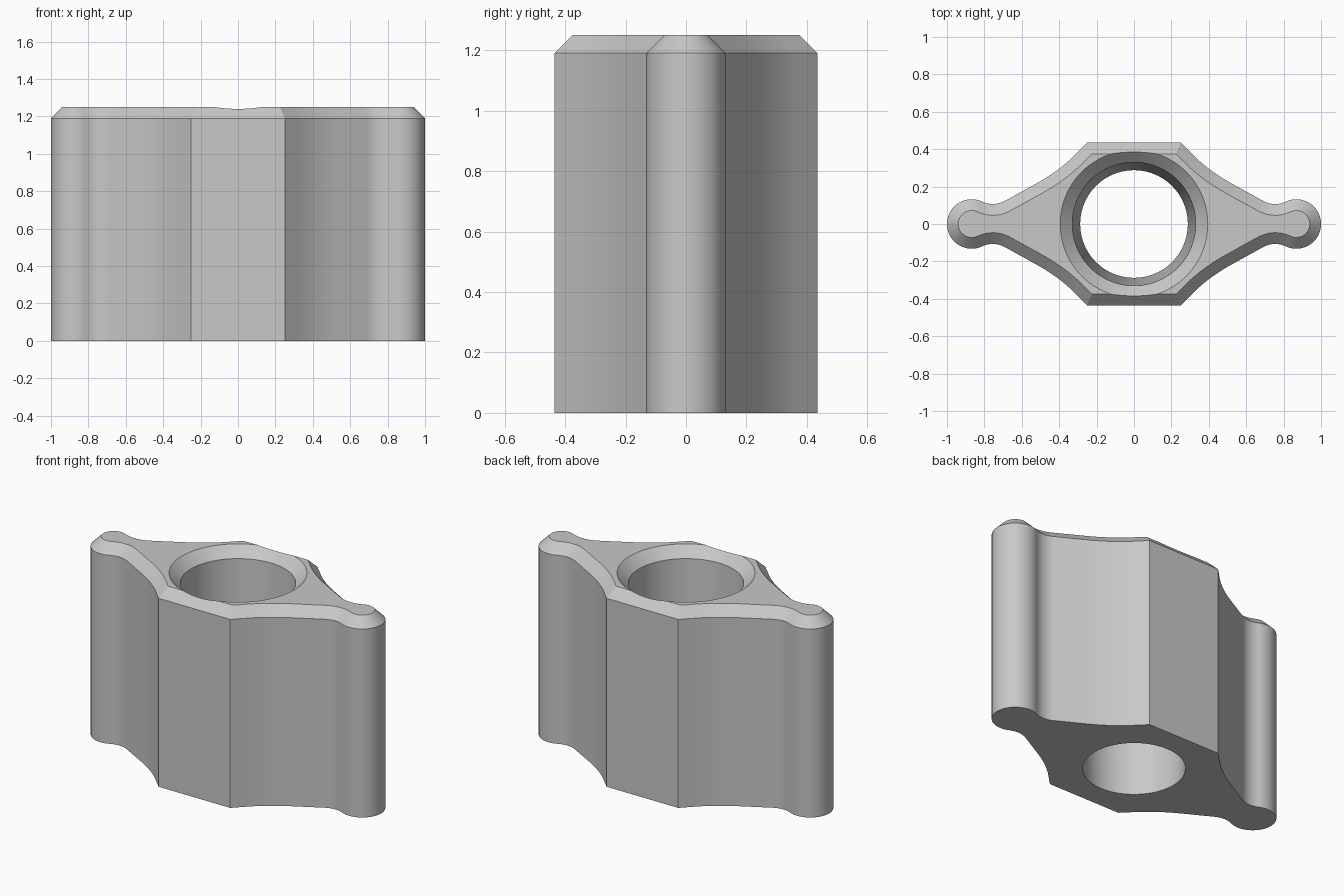
import bpy
import bmesh
from math import sin, cos, atan2, sqrt, pi
from mathutils import Vector

HEIGHT = 1.25
CHAMFER = 0.06

cube = bpy.data.objects.get("Cube")
if cube:
    bpy.data.objects.remove(cube, do_unlink=True)

grey = bpy.data.materials.new("light grey")
grey.use_nodes = True
colour = (0.58, 0.58, 0.58, 1)
grey.diffuse_color = colour
grey.node_tree.nodes["Principled BSDF"].inputs["Base Color"].default_value = colour


def arc(centre, radius, start, end, steps):
    """Points along an arc, both ends included."""
    angles = [start + (end - start) * i / steps for i in range(steps + 1)]
    return [Vector((centre[0] + radius * cos(a), centre[1] + radius * sin(a))) for a in angles]


def bezier(a, b, c, steps):
    """Points along a quadratic curve, both ends included."""
    a, b, c = Vector(a), Vector(b), Vector(c)
    ts = [i / steps for i in range(steps + 1)]
    return [a * (1 - t) ** 2 + b * 2 * t * (1 - t) + c * t * t for t in ts]


def inset(loop, distance):
    """Parallel offset of a counter-clockwise outline towards its inside."""
    result = []
    for i, p in enumerate(loop):
        d1 = (p - loop[i - 1]).normalized()
        d2 = (loop[(i + 1) % len(loop)] - p).normalized()
        n1, n2 = Vector((-d1.y, d1.x)), Vector((-d2.y, d2.x))
        result.append(p + (n1 + n2) * distance / (1 + n1.dot(n2)))
    return result


def loft(name, sections):
    """Closed solid through (outline, height) sections."""
    bm = bmesh.new()
    rings = [[bm.verts.new((p.x, p.y, z)) for p in loop] for loop, z in sections]
    for low, high in zip(rings, rings[1:]):
        for i in range(len(low)):
            j = (i + 1) % len(low)
            bm.faces.new((low[i], low[j], high[j], high[i]))
    bm.faces.new(rings[0][::-1])
    bm.faces.new(rings[-1])
    bmesh.ops.recalc_face_normals(bm, faces=bm.faces)
    mesh = bpy.data.meshes.new(name)
    bm.to_mesh(mesh)
    bm.free()
    mesh.materials.append(grey)
    obj = bpy.data.objects.new(name, mesh)
    bpy.context.collection.objects.link(obj)
    return obj


# One quarter of the outline: flat side, hollow flank, neck and round tip
tip_x, radius, neck_x = 0.868, 0.132, 0.755
neck_y = sqrt((2 * radius) ** 2 - (tip_x - neck_x) ** 2)
join = atan2(-neck_y, tip_x - neck_x)
quarter = [Vector((0.25, 0.435))]
quarter += bezier((0.32, 0.365), (0.404, 0.281), (0.53, 0.212), 12)
quarter += arc((neck_x, neck_y), radius, -0.66 * pi, join, 12)
quarter += arc((tip_x, 0), radius, join + pi, 0, 24)[1:]

# Mirror it to the full outline
right = quarter + [Vector((p.x, -p.y)) for p in reversed(quarter[:-1])]
outline = (right + [-p for p in right])[::-1]

# Winged body with a chamfered top edge
body = loft("winged_body", [
    (outline, 0),
    (outline, HEIGHT - CHAMFER),
    (inset(outline, CHAMFER), HEIGHT),
])


# Slightly tapered bore with a countersunk mouth
def circle(r):
    return arc((0, 0), r, 0, 2 * pi, 96)[:-1]


cutter = loft("bore_cutter", [
    (circle(0.287), -0.02),
    (circle(0.33), HEIGHT - 0.063),
    (circle(0.415), HEIGHT + 0.02),
])

bpy.context.view_layer.objects.active = body
cut = body.modifiers.new("bore", 'BOOLEAN')
cut.operation = 'DIFFERENCE'
cut.solver = 'EXACT'
cut.object = cutter
bpy.ops.object.select_all(action='DESELECT')
body.select_set(True)
bpy.ops.object.modifier_apply(modifier=cut.name)
bpy.data.objects.remove(cutter, do_unlink=True)

bpy.ops.object.shade_smooth_by_angle(angle=pi / 7)
